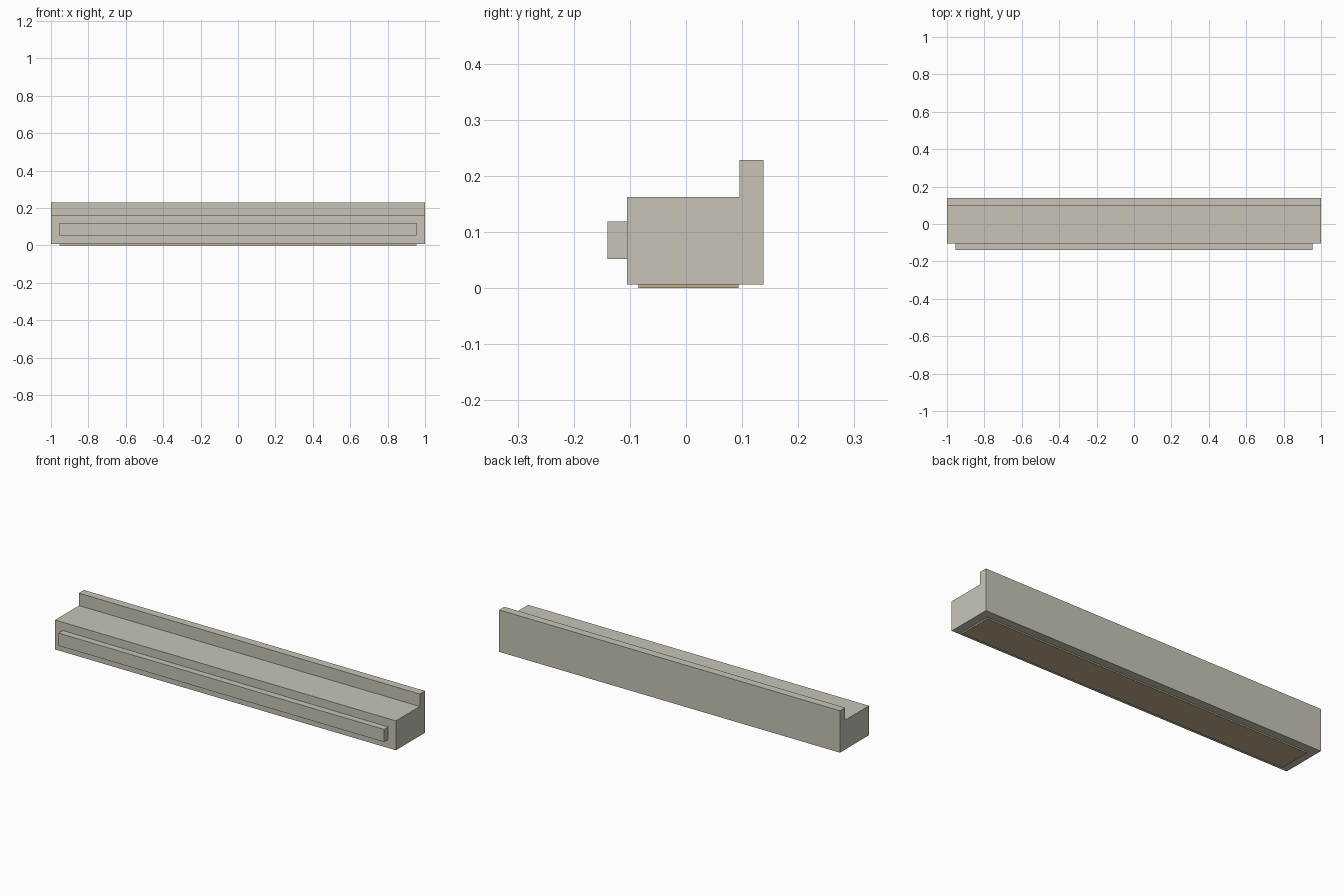
import bpy
import bmesh
from mathutils import Vector

cube = bpy.data.objects.get("Cube")
if cube:
    bpy.data.objects.remove(cube, do_unlink=True)


def make_material(name, rgb):
    mat = bpy.data.materials.new(name)
    mat.use_nodes = True
    mat.diffuse_color = (*rgb, 1)
    mat.node_tree.nodes["Principled BSDF"].inputs["Base Color"].default_value = (*rgb, 1)
    return mat


def extrude_profile(name, profile, half_length, mat):
    """Sweep a closed (y, z) profile along x, centred on x = 0."""
    bm = bmesh.new()
    face = bm.faces.new([bm.verts.new((-half_length, y, z)) for y, z in profile])
    swept = bmesh.ops.extrude_face_region(bm, geom=[face])["geom"]
    verts = [v for v in swept if isinstance(v, bmesh.types.BMVert)]
    bmesh.ops.translate(bm, verts=verts, vec=Vector((2 * half_length, 0, 0)))
    bmesh.ops.recalc_face_normals(bm, faces=bm.faces)
    mesh = bpy.data.meshes.new(name)
    bm.to_mesh(mesh)
    bm.free()
    mesh.materials.append(mat)
    obj = bpy.data.objects.new(name, mesh)
    bpy.context.collection.objects.link(obj)
    return obj


def rectangle(y0, y1, z0, z1):
    return [(y0, z0), (y1, z0), (y1, z1), (y0, z1)]


stone = make_material("warm grey", (0.58, 0.55, 0.47))
tan = make_material("tan", (0.55, 0.44, 0.27))

# Main ledge with a raised lip along the back
extrude_profile("ledge_body", [(-0.105, 0.007), (0.138, 0.007), (0.138, 0.229),
                               (0.095, 0.229), (0.095, 0.163), (-0.105, 0.163)], 1.0, stone)

# Raised strip on the front face
extrude_profile("front_strip", rectangle(-0.14, -0.105, 0.052, 0.119), 0.955, stone)

# Thin panel on the underside
extrude_profile("bottom_panel", rectangle(-0.085, 0.094, 0, 0.007), 0.955, tan)
